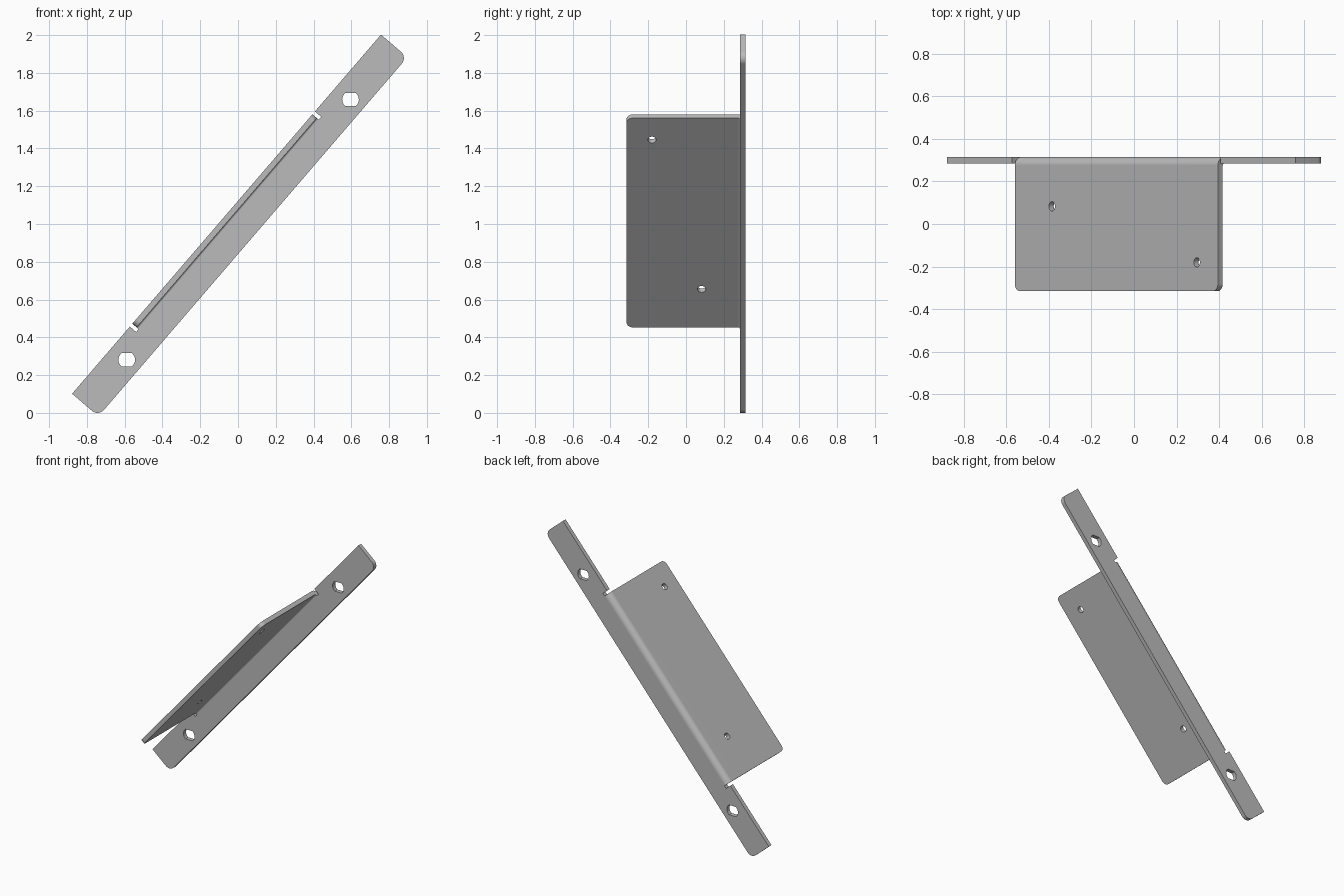
import bpy, bmesh
from math import sin, cos, pi, radians, asin
from mathutils import Vector

cube = bpy.data.objects.get("Cube")
if cube:
    bpy.data.objects.remove(cube)

TILT = radians(49.3)          # slope of the long strip
THICK = 0.03                  # sheet thickness
HALF, TOP, LOW = 1.254, 0.08, -0.104      # strip half length and edges
U0, U1, GAP, NOTCH = -0.765, 0.697, 0.02, 0.036   # flange ends and relief slots
BEND, R = 0.04, 0.025         # bend start and mid radius
ARC = R * pi / 2
FRONT = -0.315
FLAT = BEND + ARC + 0.275     # flat-pattern position of y = 0
END = FLAT - FRONT


def arc(cx, cy, r, a0, a1, n=8):
    return [(cx + r * cos(a0 + (a1 - a0) * i / n),
             cy + r * sin(a0 + (a1 - a0) * i / n)) for i in range(n + 1)]


def slot(cx, cy, r=0.044, flat=0.035):
    # round hole with two flats, level in the world
    a = asin(flat / r)
    pts = arc(0, 0, r, -a, a) + arc(0, 0, r, pi - a, pi + a)
    return [(cx + x * cos(TILT) + z * sin(TILT),
             cy - x * sin(TILT) + z * cos(TILT)) for x, z in pts]


def hole(cx, y, r=0.022):
    return arc(cx, FLAT - y, r, 0, 2 * pi, 24)[:-1]


# Flat pattern of the sheet: strip, relief slots and flange
rc, rf = 0.045, 0.035
outline = (arc(-HALF + rc, LOW + rc, rc, pi, 1.5 * pi)
           + arc(HALF - rc, LOW + rc, rc, 1.5 * pi, 2 * pi)
           + [(HALF, TOP), (U1 + GAP, TOP), (U1 + GAP, NOTCH), (U1, NOTCH)]
           + arc(U1 - rf, END - rf, rf, 0, pi / 2)
           + arc(U0 + rf, END - rf, rf, pi / 2, pi)
           + [(U0, NOTCH), (U0 - GAP, NOTCH), (U0 - GAP, TOP), (-HALF, TOP)])
loops = [outline, slot(0.888, -0.022), slot(-0.929, -0.022),
         hole(0.545, -0.18), hole(-0.498, 0.083)]

bm = bmesh.new()
edges = []
for pts in loops:
    vs = [bm.verts.new((u, s, 0)) for u, s in pts]
    edges += [bm.edges.new((vs[i - 1], vs[i])) for i in range(len(vs))]
bmesh.ops.triangle_fill(bm, use_beauty=True, edges=edges, normal=(0, 0, 1))

# Cut lines across the bend, then fold the flange
STEPS = 8
for i in range(STEPS + 1):
    bmesh.ops.bisect_plane(bm, geom=bm.verts[:] + bm.edges[:] + bm.faces[:], dist=1e-5,
                           plane_co=(0, BEND + ARC * i / STEPS, 0), plane_no=(0, 1, 0))
for v in bm.verts:
    u, s = v.co.x, v.co.y
    y, n = 0.275 + R, s
    if s > BEND and U0 - 0.005 < u < U1 + 0.005:
        a = min((s - BEND) / R, pi / 2)
        y = 0.275 + R * cos(a) - max(s - BEND - ARC, 0)
        n = BEND + R * sin(a)
    v.co = Vector((u * cos(TILT) - n * sin(TILT), y,
                   1 + u * sin(TILT) + n * cos(TILT)))
bmesh.ops.recalc_face_normals(bm, faces=bm.faces[:])

mesh = bpy.data.meshes.new("bent_bracket")
bm.to_mesh(mesh)
bm.free()
bracket = bpy.data.objects.new("bent_bracket", mesh)
bpy.context.collection.objects.link(bracket)

# Sheet metal colour
metal = bpy.data.materials.new("grey_metal")
metal.use_nodes = True
grey = (0.5, 0.5, 0.5, 1)
metal.diffuse_color = grey
metal.node_tree.nodes["Principled BSDF"].inputs["Base Color"].default_value = grey
mesh.materials.append(metal)

# Thickness and shading
bpy.ops.object.select_all(action='DESELECT')
bracket.select_set(True)
bpy.context.view_layer.objects.active = bracket
solid = bracket.modifiers.new("thickness", 'SOLIDIFY')
solid.thickness = THICK
solid.offset = 0
solid.use_even_offset = True
bpy.ops.object.modifier_apply(modifier=solid.name)
bpy.ops.object.shade_smooth_by_angle(angle=radians(30))
weighted = bracket.modifiers.new("flat_face_normals", 'WEIGHTED_NORMAL')
weighted.keep_sharp = True
